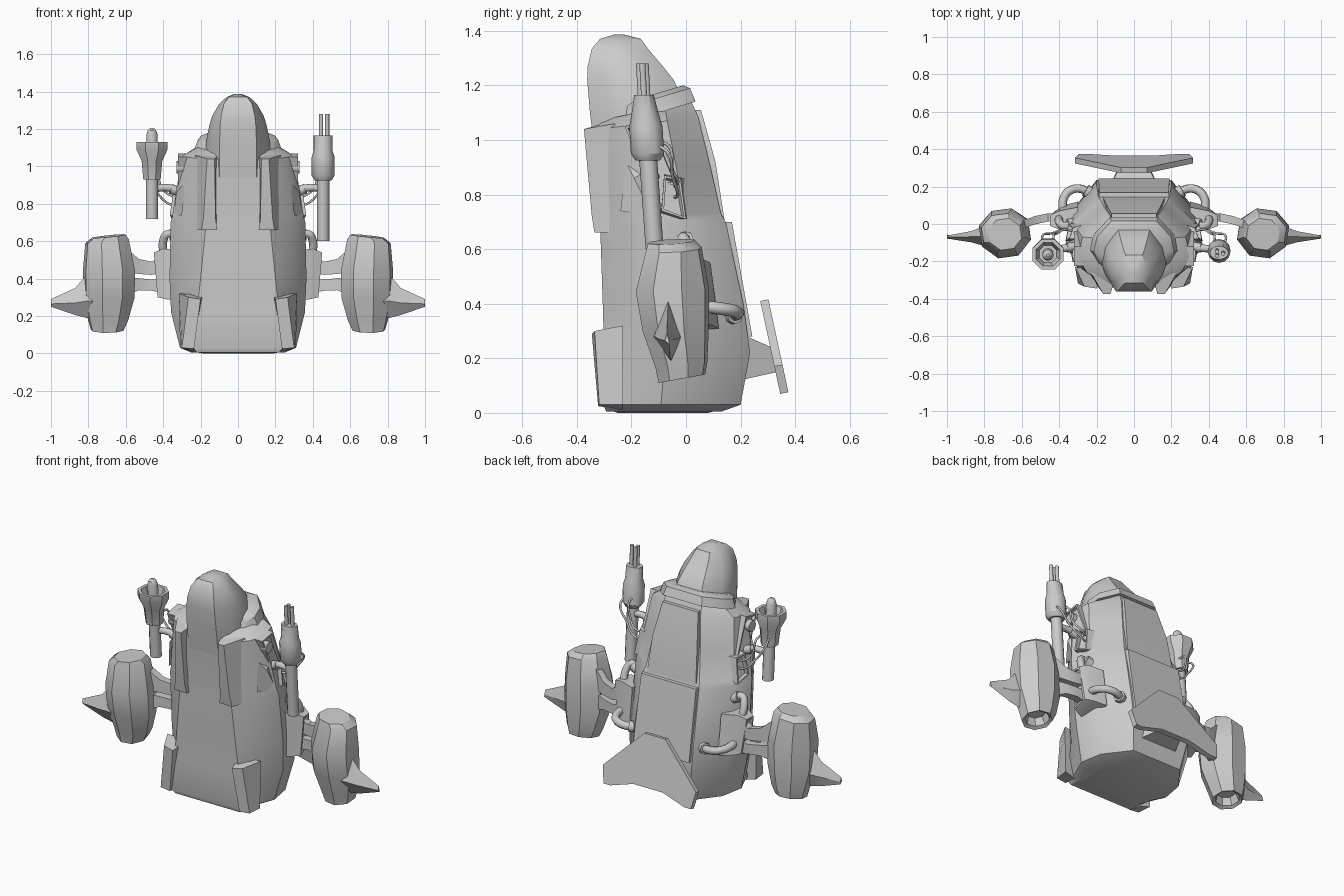
import bpy, bmesh, math


def loft(name, rings, inset=0.0, depth=0.0):
    """Skin a list of point rings, cap both ends, optionally recess the last cap."""
    bm = bmesh.new()
    vs = [[bm.verts.new(p) for p in r] for r in rings]
    n = len(rings[0])
    for a, b in zip(vs, vs[1:]):
        for i in range(n):
            bm.faces.new((a[i], a[(i + 1) % n], b[(i + 1) % n], b[i]))
    bm.faces.new(vs[0][::-1])
    end = bm.faces.new(vs[-1])
    bmesh.ops.recalc_face_normals(bm, faces=bm.faces)
    if inset:
        bmesh.ops.inset_region(bm, faces=[end], thickness=inset, depth=0)
        bmesh.ops.inset_region(bm, faces=[end], thickness=0.004, depth=-depth)
    me = bpy.data.meshes.new(name)
    bm.to_mesh(me)
    bm.free()
    ob = bpy.data.objects.new(name, me)
    bpy.context.collection.objects.link(ob)
    bpy.ops.object.select_all(action='DESELECT')
    ob.select_set(True)
    bpy.context.view_layer.objects.active = ob
    bpy.ops.object.shade_smooth_by_angle(angle=math.radians(32))
    return ob


def stack(name, stations, n=8, rot=0.0, s=1):
    """Elliptical rings up z: (z, x, y, rx, ry[, slope in x, slope in y])."""
    rings = []
    for z, x, y, rx, ry, *slope in stations:
        kx, ky = slope or (0, 0)
        ring = []
        for i in range(n):
            a = rot + math.tau * i / n
            dx, dy = rx * math.cos(a), ry * math.sin(a)
            ring.append((s * (x + dx), y + dy, z + kx * dx + ky * dy))
        rings.append(ring)
    return loft(name, rings)


def tube(name, pts, r, s=1):
    cu = bpy.data.curves.new(name, 'CURVE')
    cu.dimensions = '3D'
    cu.bevel_depth = r
    cu.bevel_resolution = 2
    cu.resolution_u = 5
    cu.use_fill_caps = True
    sp = cu.splines.new('BEZIER')
    sp.bezier_points.add(len(pts) - 1)
    for b, (x, y, z) in zip(sp.bezier_points, pts):
        b.co = (s * x, y, z)
        b.handle_left_type = b.handle_right_type = 'AUTO'
    ob = bpy.data.objects.new(name, cu)
    bpy.context.collection.objects.link(ob)
    return ob


def section(z, yf, yb, w, wf, wb, tilt=0.0):
    """Symmetric hull section; tilt lifts the back of the ring."""
    d = yb - yf
    half = [(wf, yf), (max(.84 * w, wf), yf + .2 * d), (w, yf + .42 * d),
            (max(.92 * w, wb), yf + .7 * d), (wb, yb)]
    pts = half + [(-x, y) for x, y in reversed(half)]
    return [(x, y, z + tilt * (y + .15)) for x, y in pts]


def mx(pts, s):
    return [(s * x, y, z) for x, y, z in pts]


def rect(x0, x1, y0, y1, z):
    return [(x0, y0, z), (x1, y0, z), (x1, y1, z), (x0, y1, z)]


# Main hull
loft("hull", [section(*a) for a in (
    (0.005, -.292, .13, .25, .22, .12), (0.03, -.303, .20, .31, .24, .17),
    (0.22, -.30, .235, .358, .22, .20), (0.40, -.305, .21, .366, .20, .20),
    (0.70, -.315, .145, .36, .17, .19), (0.73, -.315, .128, .352, .17, .18),
    (0.90, -.33, .09, .325, .15, .16), (1.06, -.335, .045, .30, .13, .13, .12),
    (1.105, -.30, .02, .215, .12, .12, .2))])
# Shallow base plate
loft("base_plate", [section(*a) for a in ((0, -.25, .08, .19, .17, .09),
                                          (.01, -.28, .12, .24, .21, .11))])

# Faceted nose dome and the collar behind it
loft("nose_dome", [section(*a) for a in (
    (0.85, -.32, .0, .16, .10, .10), (1.10, -.352, .01, .178, .10, .10),
    (1.22, -.362, -.045, .153, .095, .08), (1.27, -.36, -.085, .138, .09, .07),
    (1.335, -.345, -.14, .10, .075, .055), (1.37, -.315, -.165, .062, .05, .045),
    (1.387, -.26, -.23, .02, .015, .012))])
loft("nose_collar", [section(*a) for a in (
    (1.085, -.27, .035, .235, .10, .13, .3), (1.14, -.265, .015, .215, .10, .12, .3),
    (1.158, -.26, -.01, .18, .10, .10, .3))])

# Raised panels on the back
loft("lower_back_panel", [
    [(-.19, .19, .28), (.19, .19, .28), (.19, .243, .28), (-.19, .243, .28)],
    [(-.195, .10, .70), (.195, .10, .70), (.185, .168, .70), (-.185, .168, .70)]])
loft("upper_back_panel", [rect(-.165, .165, .05, .142, .70),
                          rect(-.15, .15, .03, .108, .92),
                          rect(-.12, .12, 0, .055, 1.11)])

# Swept tail fin on its pylon
fin = [(-.07, .41), (.07, .41), (.315, .17), (.295, .07), (.25, .07), (.10, .115),
       (-.10, .115), (-.25, .07), (-.295, .07), (-.315, .17)]
loft("tail_fin", [[(x, .272 + (.41 - z) * .215 + t, z + t * .2) for x, z in fin]
                  for t in (0, .03)])
loft("tail_pylon", [
    [(-.13, .20, .12), (.13, .20, .12), (.13, .20, .29), (-.13, .20, .29)],
    [(-.07, .335, .15), (.07, .335, .15), (.07, .315, .24), (-.07, .315, .24)]])

for s, side in ((1, "right"), (-1, "left")):
    # Front strakes
    loft(side + "_upper_strake", [mx(p, s) for p in (
        [(.11, -.335, .66), (.195, -.335, .66), (.225, -.27, .66), (.11, -.27, .66)],
        [(.12, -.345, .72), (.185, -.345, .72), (.225, -.27, .70), (.11, -.27, .70)],
        [(.125, -.374, 1.04), (.165, -.374, 1.04), (.23, -.26, 1.06), (.10, -.28, 1.065)])])
    loft(side + "_lower_strake", [mx(p, s) for p in (
        [(.235, -.322, .025), (.30, -.318, .03), (.31, -.23, .03), (.24, -.23, .01)],
        [(.20, -.345, .29), (.265, -.335, .30), (.315, -.23, .32), (.18, -.24, .315)])])

    # Equipment recesses on the upper flank, and a lamp stub
    loft(side + "_flank_panel", [mx([(x, y, z) for y, z in
         ((-.225, 1.05), (-.12, 1.07), (-.03, .84), (-.13, .82))], s)
         for x in (.24, .322)], .014, .02)
    loft(side + "_flank_box", [mx(p, s) for p in (
        [(.27, -.10, .71), (.27, .01, .72), (.26, .0, .86), (.27, -.08, .88)],
        [(.365, -.09, .74), (.35, .0, .71), (.325, -.02, .86), (.345, -.08, .87)])], .012, .025)
    loft(side + "_lamp", [[(s * x, -.17 + .034 * math.cos(math.tau * i / 12),
                            .995 + .034 * math.sin(math.tau * i / 12)) for i in range(12)]
                          for x in (.25, .33)])
    loft(side + "_flank_wedge", [mx(p, s) for p in (
        [(.30, -.24, .74), (.345, -.12, .72), (.30, -.08, .74)],
        [(.28, -.22, .92), (.33, -.19, .86), (.30, -.12, .90)])])

    # Pod bracket, two struts
    loft(side + "_pod_bracket", [mx(p, s) for p in (
        [(.30, -.05, .28), (.30, .12, .31), (.30, .09, .55), (.30, -.05, .55)],
        [(.385, -.03, .29), (.375, .10, .32), (.40, .07, .56), (.40, -.03, .56)],
        [(.43, -.01, .30), (.42, .07, .33), (.445, .05, .54), (.45, -.01, .54)])], .015, .012)
    for part, zs in (("upper", ((.49, .05), (.455, .035), (.465, .04), (.50, .065))),
                     ("lower", ((.36, .04), (.365, .03), (.37, .032), (.36, .05)))):
        loft(f"{side}_{part}_strut", [
            [(s * x, y - .022, z - h), (s * x, y + .022, z - h),
             (s * x, y + .022, z + h), (s * x, y - .022, z + h)]
            for x, y, (z, h) in zip((.38, .46, .53, .60), (.03, .035, .02, -.005), zs)])

    # Engine pod with hollow nozzle, and its outer fin
    stack(side + "_engine_pod", (
        (.18, .70, -.02, .055, .055, 0, .18), (.135, .70, -.015, .072, .068, 0, .18),
        (.125, .70, -.015, .09, .088, 0, .18), (.175, .695, -.017, .11, .098, 0, .1),
        (.30, .69, -.038, .142, .125), (.45, .69, -.05, .143, .138, 0, .05),
        (.60, .70, -.045, .12, .105, -.1, .05), (.627, .69, -.055, .092, .088, -.1, .06)), 8, .25, s)
    loft(side + "_pod_fin", [[(s * x, yc - t, zm), (s * x, yc + .01, z0), (s * x, yc + t, zm), (s * x, yc, z1)]
         for x, yc, t, z0, zm, z1 in ((.76, -.065, .055, .19, .28, .46), (.81, -.065, .05, .19, .28, .42),
                                      (.87, -.068, .03, .205, .27, .35), (1.0, -.07, .008, .25, .265, .29))])

    # Coolant pipes with end flanges
    tube(side + "_lower_pipe", [(.38, .06, .39), (.375, .14, .38), (.33, .185, .37),
                                (.26, .18, .36), (.22, .15, .355)], .023, s)
    tube(side + "_lower_flange", [(.26, .18, .36), (.235, .165, .358)], .034, s)
    tube(side + "_upper_pipe", [(.40, .03, .54), (.40, .01, .60), (.375, -.01, .64),
                                (.33, .0, .625)], .022, s)
    tube(side + "_upper_flange", [(.355, -.005, .635), (.32, .0, .622)], .033, s)

    # Gun arm and twin cables
    tube(side + "_gun_arm", [(.30, -.12, .86), (.37, -.13, .885), (.46, -.135, .88)], .02, s)
    tube(side + "_gun_arm_root", [(.30, -.12, .86), (.36, -.128, .88)], .026, s)
    for k in (0, 1):
        tube(f"{side}_gun_cable_{k + 1}", [
            (.43 + .05 * k, -.12, .99), (.43 + .06 * k, -.065, .98 - .03 * k), (.41 + .03 * k, -.05, .89 - .02 * k),
            (.37, -.03, .85 - .05 * k), (.32, -.04, .83 - .04 * k)], .006, s)

# Right gun: rotary barrels
stack("right_gun_shaft", ((.60, .455, -.115, .033, .033), (.95, .455, -.14, .033, .033)), 12)
stack("right_gun_body", (
    (.925, .455, -.14, .045, .045), (.95, .455, -.141, .061, .061),
    (1.05, .455, -.147, .061, .061), (1.085, .455, -.149, .05, .052),
    (1.165, .455, -.154, .05, .036)), 12)
for k in range(3):
    a = math.tau * k / 3
    bx, by = .455 + .022 * math.cos(a), .014 * math.sin(a)
    stack(f"right_gun_barrel_{k + 1}", ((1.13, bx, by - .152, .011, .011),
                                        (1.28, bx, by - .16, .011, .011)), 12)

# Left gun: flared cup with a domed warhead
stack("left_gun_shaft", ((.72, -.46, -.135, .033, .033), (.96, -.46, -.15, .033, .033)), 12)
stack("left_gun_cup", (
    (.93, -.46, -.15, .05, .05), (1.03, -.46, -.155, .06, .06),
    (1.09, -.46, -.16, .09, .088), (1.13, -.46, -.163, .09, .088),
    (1.13, -.46, -.163, .07, .068), (1.07, -.46, -.16, .05, .05)), 8, math.pi / 8)
stack("left_gun_warhead", (
    (1.05, -.46, -.16, .03, .03), (1.17, -.46, -.166, .03, .03),
    (1.193, -.46, -.168, .022, .022), (1.205, -.46, -.168, .008, .008)), 12)
